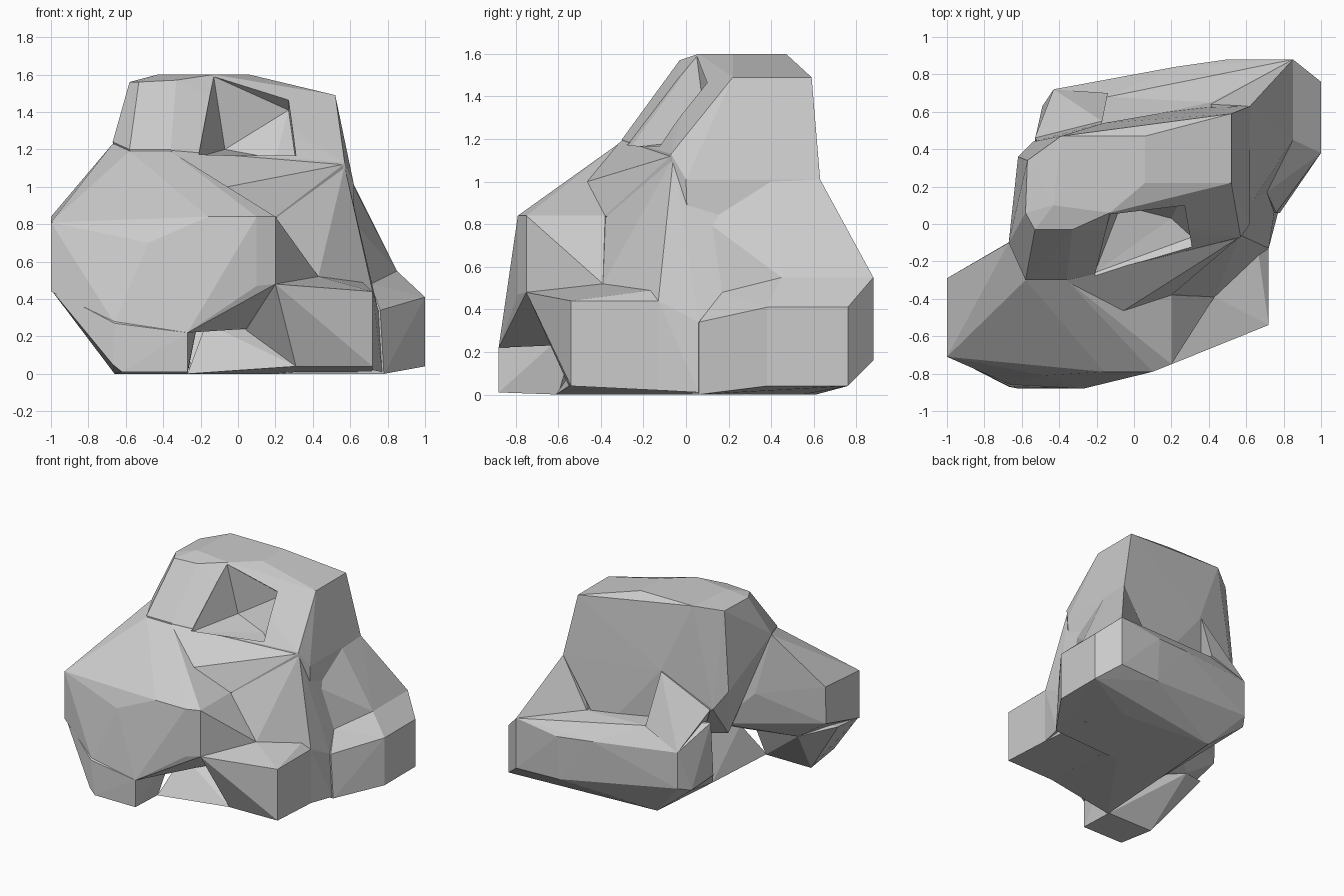
import bpy, bmesh


def hull(name, pts):
    """Flat-faced convex lump around a handful of corner points."""
    bm = bmesh.new()
    for p in pts:
        bm.verts.new(p)
    bmesh.ops.convex_hull(bm, input=bm.verts)
    loose = [v for v in bm.verts if not v.link_faces]
    bmesh.ops.delete(bm, geom=loose, context='VERTS')
    bmesh.ops.recalc_face_normals(bm, faces=bm.faces)
    me = bpy.data.meshes.new(name)
    bm.to_mesh(me)
    bm.free()
    ob = bpy.data.objects.new(name, me)
    bpy.context.collection.objects.link(ob)
    return ob


def combine(target, other, op):
    """Apply a boolean and discard the second lump."""
    mod = target.modifiers.new(op, 'BOOLEAN')
    mod.operation = op
    mod.solver = 'EXACT'
    mod.object = other
    bpy.context.view_layer.objects.active = target
    bpy.ops.object.modifier_apply(modifier=mod.name)
    bpy.data.objects.remove(other, do_unlink=True)


# Upright main mass with the sloping crown
boulder = hull("boulder", [
    (-.43, .1, 1.6), (-.13, .06, 1.6), (.06, .22, 1.6), (.06, .47, 1.6),
    (-.39, .47, 1.6), (.52, .22, 1.49), (.52, .59, 1.49), (-.53, -.03, 1.56),
    (-.33, -.03, 1.57), (-.58, .06, 1.56), (-.57, .34, 1.56),
    (.57, -.07, 1.13), (.62, 0, 1.01), (.62, .63, 1.01), (.62, .02, .4),
    (-.58, -.3, 1.2), (-.36, -.3, 1.2), (-.21, -.26, 1.16),
    (.31, -.07, 1.13), (-.67, -.1, 1.24), (-.62, .36, .95), (-.54, .44, .82),
    (-.16, .54, 1.06), (-.4, .05, .45), (0, -.3, .4), (.3, .62, .5)])

# Apron from the waist down to the front shoulder
apron = hull("apron", [
    (-.36, -.3, 1.195), (-.21, -.26, 1.155), (.31, -.07, 1.125),
    (.565, -.07, 1.12), (.2, -.38, .84), (-.16, -.53, .98),
    (.5, .1, .6), (0, 0, .5), (.61, 0, .8)])

# Facets joining the waist to the right ledge
right_flank = hull("right_flank", [
    (.2, -.38, .83), (.43, -.39, .52), (.72, -.13, .44), (.62, 0, .8),
    (.57, -.06, 1.11), (.75, .06, .34), (.72, -.13, .02), (.77, .06, .01),
    (.71, .17, .48), (.62, .3, .8), (.3, .1, .3), (.2, -.38, .5)])

# Broad rear base
rear_base = hull("rear_base", [
    (-.23, 0, 0), (-.18, .61, 0), (.78, .06, 0), (.76, .06, .34),
    (1, .38, .04), (1, .76, .04), (1, .76, .41), (1, .38, .41),
    (.85, .88, .55), (.85, .45, .55), (.71, .17, .48), (.85, .88, .16),
    (.5, .88, .5), (.5, .86, .16), (.55, .55, 0), (-.43, .72, .28),
    (-.43, .72, .56), (-.49, .63, .25), (.22, .84, .52), (-.14, .68, .68),
    (.41, .65, .64), (-.53, .45, .72), (-.53, .42, .3)])

# Ridges running from the main mass onto the rear base
right_ridge = hull("right_ridge", [
    (.62, .63, 1.01), (.85, .88, .55), (.41, .64, .64), (.62, .1, .81),
    (.85, .45, .55), (.71, .17, .48), (.5, .2, .4), (.62, .4, 1.0)])
left_ridge = hull("left_ridge", [
    (-.17, .55, 1.06), (-.53, .46, .82), (-.43, .72, .56), (-.14, .7, .68),
    (-.3, .2, .5), (-.3, .2, .9)])

# Front right block with its low ledge
front_right_base = hull("front_right_base", [
    (.31, -.55, .04), (.72, -.54, .04), (.72, -.54, .44),
    (.2, -.75, .48), (.72, -.13, .44), (.72, -.13, .02), (.43, -.39, .52),
    (.04, -.4, .23), (.6, .3, .55), (0, .3, .5), (.7, .3, 0), (.05, .2, 0)])

# Sloping sill linking the base to the foot
sill = hull("sill", [
    (-.23, 0, 0), (-.27, -.61, 0), (.31, -.55, .04), (-.17, -.43, .27),
    (.04, -.4, .24), (.3, .2, 0), (0, .2, .4)])

# Overhanging lobe at the front left
front_lobe = hull("front_lobe", [
    (-1, -.29, .84), (-1, -.71, .81), (-1, -.71, .44), (-1, -.3, .55),
    (-.67, -.1, 1.23), (-.58, -.3, 1.19), (-.36, -.3, 1.19),
    (-.16, -.53, .975), (-.16, -.79, .84), (.1, -.79, .84), (.1, -.79, .47),
    (.2, -.75, .84), (.2, -.75, .48), (.2, -.38, .84), (.43, -.39, .52),
    (-.48, -.81, .7), (-.66, -.86, .27), (-.27, -.88, .22), (-.75, -.31, .38),
    (-.57, -.04, .77), (.04, -.4, .24), (-.17, -.4, .26), (-.3, .05, .5)])

# Small foot carrying the lobe
foot = hull("foot", [
    (-.66, -.87, .27), (-.27, -.88, .22), (-.27, -.88, .01),
    (-.62, -.88, .01), (-.67, -.87, .05), (-.66, -.6, 0), (-.27, -.6, 0),
    (-1, -.7, .45), (-1, -.45, .47), (-.2, -.5, .35), (-.75, -.31, .38)])

for lump in (apron, right_flank, rear_base, right_ridge, left_ridge,
             front_right_base, sill, front_lobe, foot):
    combine(boulder, lump, 'UNION')

# Angular pocket chipped out of the upper front
pocket = hull("pocket_cutter", [
    (-.21, -.26, 1.16), (.31, -.07, 1.13), (.27, .17, 1.41),
    (-.13, .05, 1.59), (-.07, .1, 1.2), (.2, .03, 1.15),
    (-.21, -.46, 1.3), (.31, -.27, 1.27), (.27, 0, 1.54), (-.13, -.1, 1.7)])
combine(boulder, pocket, 'DIFFERENCE')
